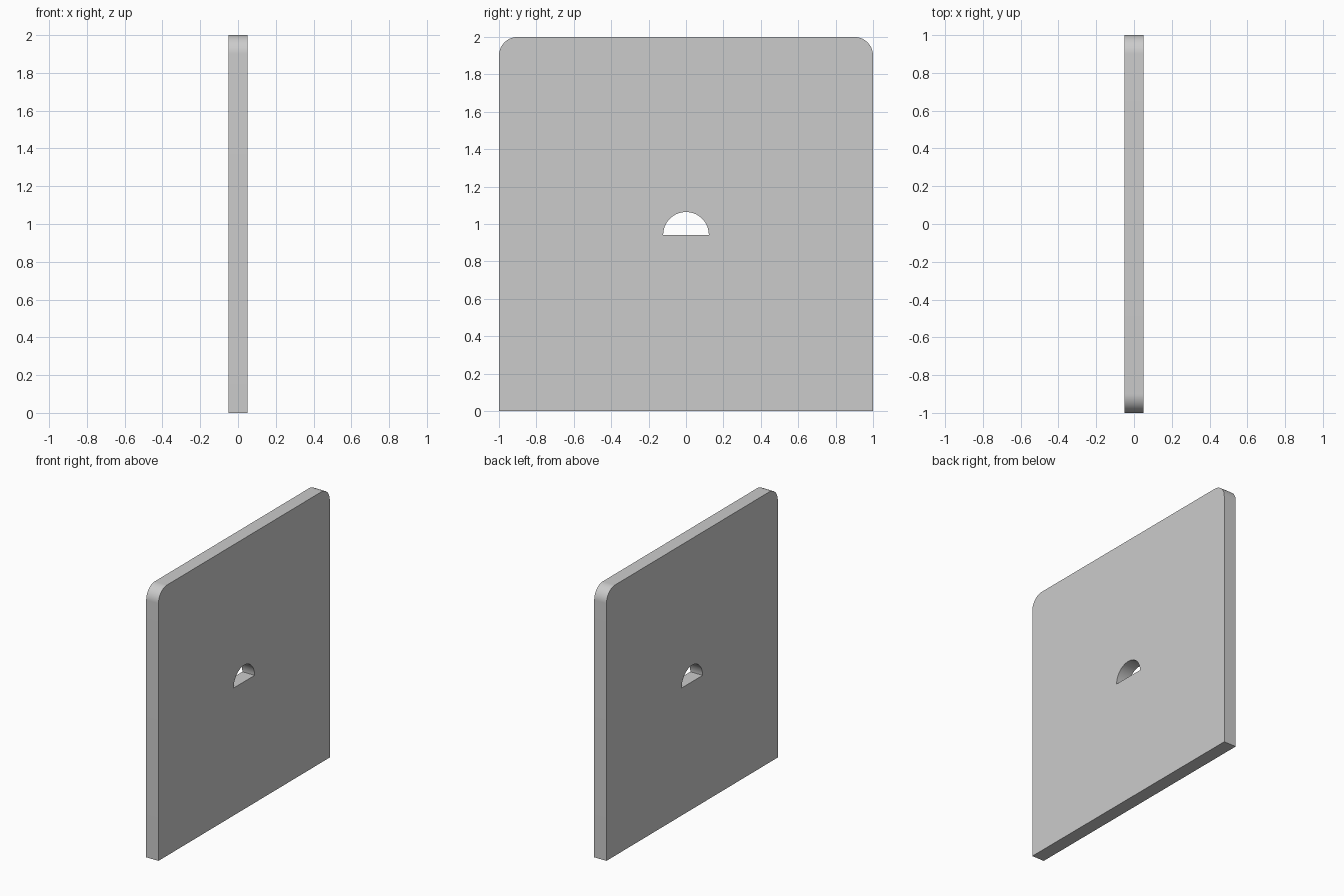
import bpy, bmesh
from math import sin, cos, pi, radians

if "Cube" in bpy.data.objects:
    bpy.data.objects.remove(bpy.data.objects["Cube"])

HALF_T = 0.05      # half thickness along x
CORNER = 0.1       # radius of the top corners
HOLE_R, HOLE_Z = 0.122, 0.942


def arc(cy, cz, r, a0, a1, n):
    return [(cy + r * cos(a0 + (a1 - a0) * i / n),
             cz + r * sin(a0 + (a1 - a0) * i / n)) for i in range(n + 1)]


# Outline with two rounded top corners, and the half-round slot
c = 1 - CORNER
outline = ([(-1, 0), (1, 0)]
           + arc(c, 2 - CORNER, CORNER, 0, pi / 2, 16)
           + arc(-c, 2 - CORNER, CORNER, pi / 2, pi, 16))
slot = arc(0, HOLE_Z, HOLE_R, 0, pi, 32)

# Fill between the loops, then extrude to thickness
bm = bmesh.new()
edges = []
for loop in (outline, slot):
    vs = [bm.verts.new((-HALF_T, y, z)) for y, z in loop]
    edges += [bm.edges.new((vs[i - 1], vs[i])) for i in range(len(vs))]
bmesh.ops.triangle_fill(bm, edges=edges, use_beauty=True, normal=(-1, 0, 0))
ext = bmesh.ops.extrude_face_region(bm, geom=bm.faces[:], use_keep_orig=True)
new = [g for g in ext["geom"] if isinstance(g, bmesh.types.BMVert)]
bmesh.ops.translate(bm, verts=new, vec=(2 * HALF_T, 0, 0))
bmesh.ops.recalc_face_normals(bm, faces=bm.faces[:])

mesh = bpy.data.meshes.new("slotted_panel")
bm.to_mesh(mesh)
bm.free()
panel = bpy.data.objects.new("slotted_panel", mesh)
bpy.context.collection.objects.link(panel)
bpy.context.view_layer.objects.active = panel
panel.select_set(True)
bpy.ops.object.shade_smooth_by_angle(angle=radians(30))
